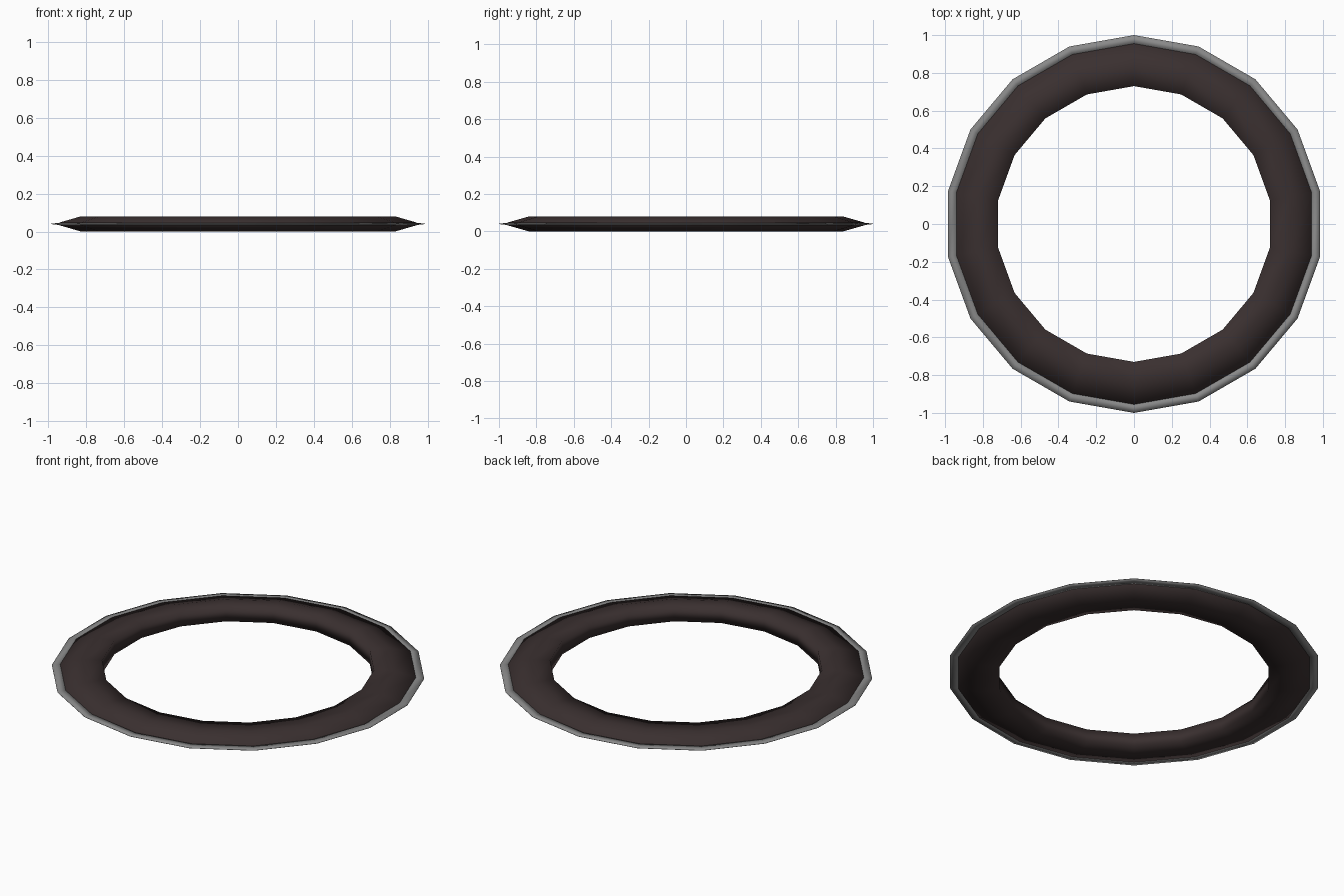
import bpy, bmesh
from math import cos, sin, pi

if "Cube" in bpy.data.objects:
    bpy.data.objects.remove(bpy.data.objects["Cube"])

SIDES = 18


def material(name, colour):
    m = bpy.data.materials.new(name)
    m.diffuse_color = (*colour, 1)
    m.use_nodes = True
    m.node_tree.nodes["Principled BSDF"].inputs["Base Color"].default_value = m.diffuse_color
    return m


def lathe(name, profile, mat, closed):
    """Revolve an (r, z) profile into an 18-sided ring with a corner on +y."""
    bm = bmesh.new()
    rings = []
    for i in range(SIDES):
        a = pi / 2 + 2 * pi * i / SIDES
        rings.append([bm.verts.new((r * cos(a), r * sin(a), z)) for r, z in profile])
    n = len(profile)
    for i in range(SIDES):
        p, q = rings[i], rings[(i + 1) % SIDES]
        for j in range(n if closed else n - 1):
            k = (j + 1) % n
            bm.faces.new((p[j], q[j], q[k], p[k]))
    bmesh.ops.recalc_face_normals(bm, faces=bm.faces)
    for f in bm.faces:
        f.smooth = True
    me = bpy.data.meshes.new(name)
    bm.to_mesh(me)
    bm.free()
    me.materials.append(mat)
    ob = bpy.data.objects.new(name, me)
    bpy.context.collection.objects.link(ob)
    return ob


dark = material("dark_metal", (0.042, 0.029, 0.029))
steel = material("steel", (0.25, 0.25, 0.25))

# Ring body: upright inner wall, flat top and bottom, tapering outwards
lathe("ring_body", [(0.73, 0), (0.73, 0.08), (0.84, 0.08), (0.955, 0.047),
                    (0.955, 0.033), (0.84, 0)], dark, True)

# Thin sharpened rim
lathe("cutting_edge", [(0.955, 0.046), (1.0, 0.041), (1.0, 0.039), (0.955, 0.034)],
      steel, True)
